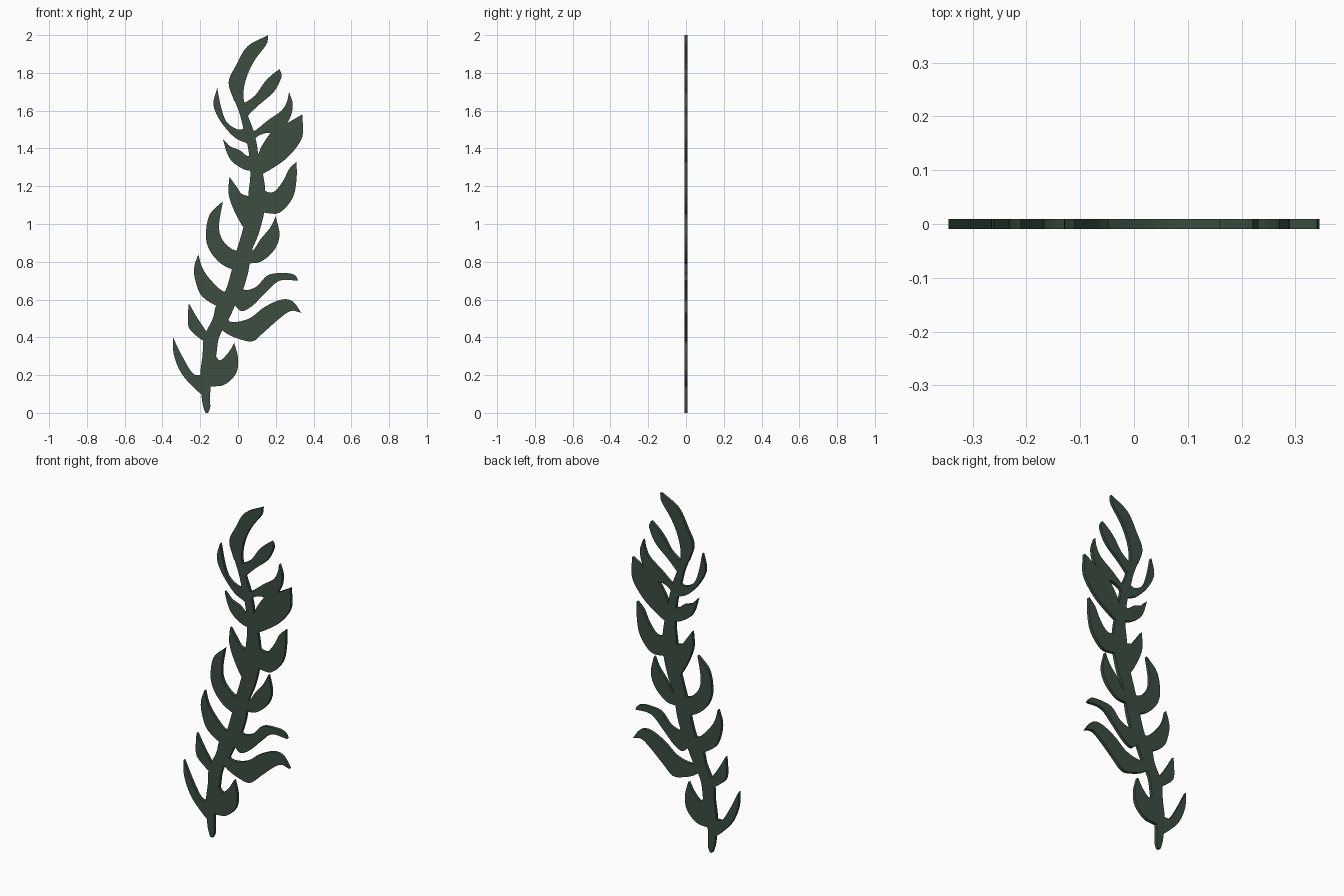
import bpy, bmesh
from mathutils import Vector
from mathutils.geometry import delaunay_2d_cdt

if "Cube" in bpy.data.objects:
    bpy.data.objects.remove(bpy.data.objects["Cube"])

HALF_THICKNESS = 0.009
UNIT = 0.01          # profiles are written in hundredths
verts, faces = [], []


def smooth(points, steps=4):
    """Catmull-Rom curve through the points."""
    p = [Vector(q) for q in points]
    p = [2 * p[0] - p[1]] + p + [2 * p[-1] - p[-2]]
    out = []
    for a, b, c, d in zip(p, p[1:], p[2:], p[3:]):
        for i in range(steps):
            t = i / steps
            out.append(0.5 * (2 * b + (c - a) * t + (2 * a - 5 * b + 4 * c - d) * t * t
                              + (3 * b - a - 3 * c + d) * t ** 3))
    return out + [p[-2]]


def add_outline(edge_a, edge_b):
    """Closed counter-clockwise outline from two edges."""
    loop = edge_a + edge_b[::-1]
    area = sum(a.cross(b) for a, b in zip(loop, loop[1:] + loop[:1]))
    if area < 0:
        loop.reverse()
    faces.append(list(range(len(verts), len(verts) + len(loop))))
    verts.extend(v * UNIT for v in loop)


def leaf(tip, lower, upper):
    """Leaf from its two edges, each running from the stem to the tip."""
    add_outline(smooth(lower + [tip]), smooth(upper + [tip])[:-1])


# Stem: centre x, height, half width
stem = [(-16.5, 0, .7), (-16.5, 3, 1.8), (-17, 8, 2.2), (-17, 20, 3), (-15.2, 30, 3.6),
        (-14, 40, 4), (-9, 50, 4.3), (-6.5, 57, 5), (-2, 65, 4.5), (1, 75, 4.5),
        (3, 85, 4), (6.5, 95, 4.5), (9.5, 107, 4.5), (10, 116, 4.5), (10, 125, 3.5),
        (8.5, 135, 2.5), (7.5, 142, 2.5), (5.5, 150, 2.5), (3, 158, 2), (.5, 166, 2.5)]
add_outline(smooth([(x - w, z) for x, z, w in stem]),
            smooth([(x + w, z) for x, z, w in stem]))

# Top leaf
leaf((16, 200), [(-2, 165), (-5, 175), (-1, 184), (5, 194)],
     [(3, 163), (3, 171), (5, 179), (9, 187), (15, 195)])

# Left leaves, bottom to top
leaf((-34.5, 40), [(-17, 8), (-23, 13), (-30, 21), (-34, 31)],
     [(-17, 20), (-20, 20), (-24, 21), (-29, 29)])
leaf((-26, 58), [(-15, 36), (-21, 40), (-26, 45), (-26.5, 52)],
     [(-12, 47), (-16, 43), (-18, 45), (-22, 51)])
leaf((-21, 84), [(-9, 56), (-14, 58), (-20, 63), (-23, 72), (-23, 78)],
     [(-5, 64), (-9, 65), (-15, 71), (-19, 77)])
leaf((-8, 112), [(-1, 75), (-9, 79), (-15, 86), (-17, 94), (-15, 105)],
     [(2, 88), (-1, 86), (-5, 88), (-9, 93), (-10, 100)])
leaf((-4.5, 125), [(6, 96), (3, 98), (-2, 107), (-5, 116)],
     [(8, 118), (6, 115), (2, 116), (-1, 120)])
leaf((-8, 145), [(8, 128), (3, 129), (-3, 133), (-6, 138)],
     [(8, 138), (5, 136), (1, 139), (-4, 141)])
leaf((-11, 172), [(6, 142), (4, 143), (-2, 146), (-9, 154), (-13, 163)],
     [(4, 151), (0, 150), (-6, 154), (-9, 162)])

# Right leaves, bottom to top
leaf((-2, 37), [(-17, 14), (-14, 14), (-7, 15), (-1, 21), (0, 29)],
     [(-13, 33), (-11, 29), (-9, 28), (-5, 32)])
leaf((33.5, 53), [(-12, 47), (-6, 42), (1, 39), (8, 38), (14, 43), (22, 50), (28, 54)],
     [(-7, 51), (-3, 48), (6, 50), (14, 56), (23, 60), (29, 59)])
leaf((32, 70), [(-3, 59), (0, 55), (3, 54), (8, 57), (14, 63), (22, 70)],
     [(1, 68), (4, 65), (10, 67), (16, 73), (25, 74), (30, 73)])
leaf((20, 104), [(1, 77), (5, 79), (12, 80), (19, 86), (22, 94)],
     [(7, 89), (8, 86), (12, 92), (17, 98)])
leaf((31, 133), [(9, 107), (14, 106), (22, 106), (29, 114), (31, 124)],
     [(12, 124), (14, 118), (19, 117), (24, 123), (27, 129)])
leaf((34, 158), [(9, 124), (14, 127), (19, 130), (27, 136), (34, 146)],
     [(8, 140), (10, 136), (13, 142), (19, 150), (27, 154)])
leaf((27, 170), [(7, 138), (9, 145), (14, 148), (21, 149), (27, 155), (29, 163)],
     [(5, 152), (8, 149), (16, 155), (23, 160), (26, 165)])
leaf((22, 182), [(3, 153), (5, 157), (11, 163), (19, 170), (23, 178)],
     [(1, 165), (3, 164), (9, 168), (14, 175), (18, 179)])

# Merge all outlines into one flat shape, then give it thickness
pts, _, tris, _, _, sources = delaunay_2d_cdt(verts, [], faces, 0, 1e-5)
bm = bmesh.new()
flat = [bm.verts.new((p.x, -HALF_THICKNESS, p.y)) for p in pts]
for tri, source in zip(tris, sources):
    if source:
        bm.faces.new([flat[i] for i in tri])
bmesh.ops.delete(bm, geom=[v for v in bm.verts if not v.link_faces], context='VERTS')
back = bmesh.ops.extrude_face_region(bm, geom=bm.faces[:], use_keep_orig=True)["geom"]
bmesh.ops.translate(bm, vec=(0, 2 * HALF_THICKNESS, 0),
                    verts=[g for g in back if isinstance(g, bmesh.types.BMVert)])
bmesh.ops.recalc_face_normals(bm, faces=bm.faces[:])

mesh = bpy.data.meshes.new("leafy_branch")
bm.to_mesh(mesh)
bm.free()
green = bpy.data.materials.new("dark green")
green.diffuse_color = (0.045, 0.076, 0.053, 1)
green.use_nodes = True
green.node_tree.nodes["Principled BSDF"].inputs["Base Color"].default_value = green.diffuse_color
mesh.materials.append(green)
branch = bpy.data.objects.new("leafy_branch", mesh)
bpy.context.collection.objects.link(branch)
bpy.context.view_layer.objects.active = branch
branch.select_set(True)
bpy.ops.object.shade_smooth_by_angle()
